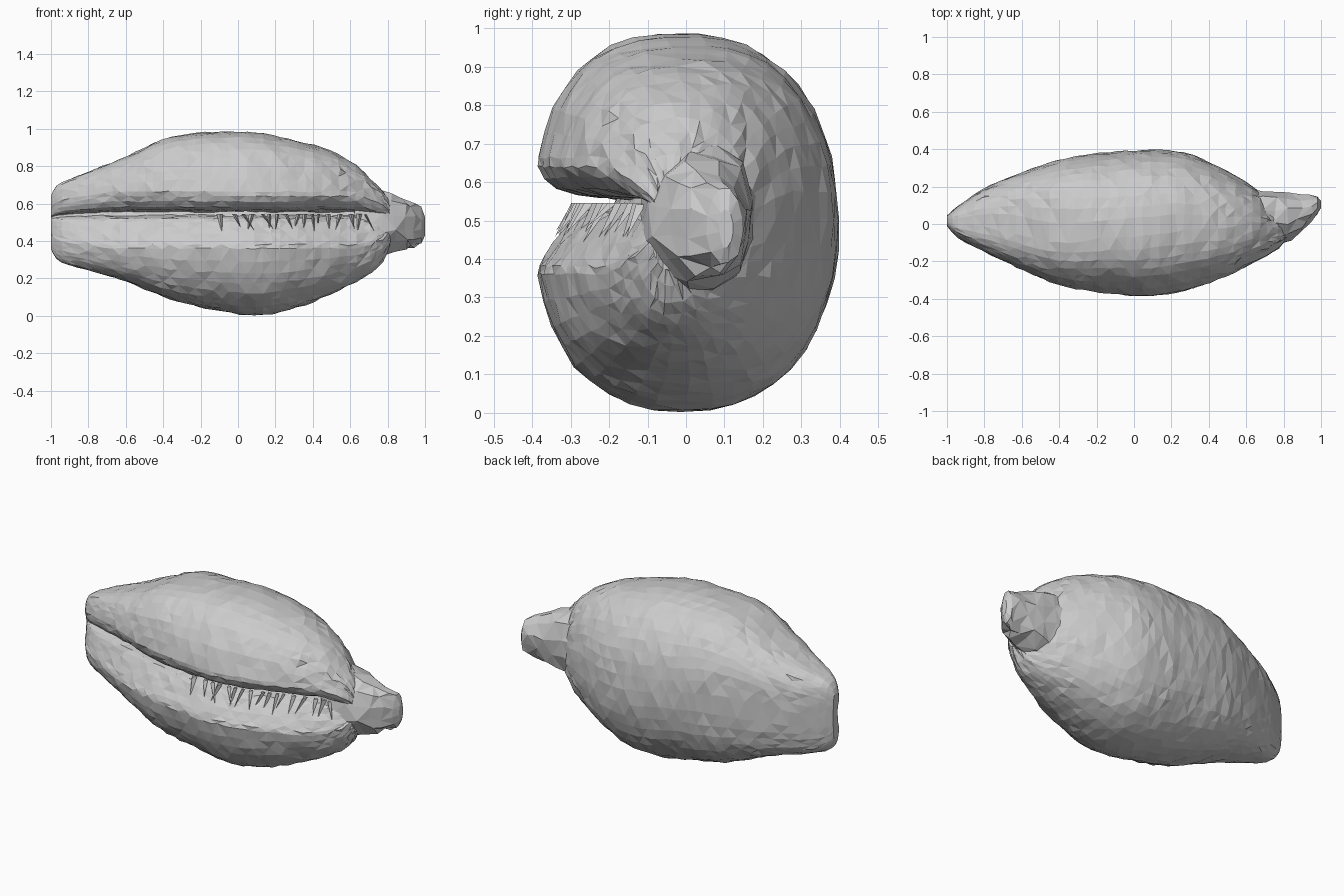
import bpy, bmesh, math, random
from mathutils import Vector

if "Cube" in bpy.data.objects:
    bpy.data.objects.remove(bpy.data.objects["Cube"])

random.seed(4)


def sample(keys, x):
    """Smooth (Hermite) lookup in a table of (x, values...) rows."""
    i = max(0, min(len(keys) - 2, sum(k[0] <= x for k in keys) - 1))
    a, b = keys[i], keys[i + 1]
    p, n = keys[max(i - 1, 0)], keys[min(i + 2, len(keys) - 1)]
    h = b[0] - a[0]
    t = (x - a[0]) / h
    out = []
    for c in range(1, len(a)):
        m0 = (b[c] - p[c]) / (b[0] - p[0]) * h
        m1 = (n[c] - a[c]) / (n[0] - a[0]) * h
        out.append((2*t**3 - 3*t*t + 1) * a[c] + (t**3 - 2*t*t + t) * m0
                   + (3*t*t - 2*t**3) * b[c] + (t**3 - t*t) * m1)
    return out


def make_object(name, bm):
    bmesh.ops.recalc_face_normals(bm, faces=bm.faces)
    me = bpy.data.meshes.new(name)
    bm.to_mesh(me)
    bm.free()
    bpy.context.collection.objects.link(bpy.data.objects.new(name, me))


def loft(name, rings):
    """Skin a list of closed rings into a faceted, triangulated object."""
    bm = bmesh.new()
    vs = [[bm.verts.new(p) for p in r] for r in rings]
    n = len(vs[0])
    for j, (a, b) in enumerate(zip(vs, vs[1:])):
        for i in range(n):
            k = (i + 1) % n
            if (i + j) % 2:
                bm.faces.new((a[i], a[k], b[k]))
                bm.faces.new((a[i], b[k], b[i]))
            else:
                bm.faces.new((a[i], a[k], b[i]))
                bm.faces.new((a[k], b[k], b[i]))
    bm.faces.new(vs[0])
    bm.faces.new(vs[-1])
    bmesh.ops.triangulate(bm, faces=[f for f in bm.faces if len(f.verts) > 3])
    make_object(name, bm)


# Shell outline: x, front y, back y, bottom z, top z
BODY = [(-1, -.01, .045, .36, .64), (-.98, -.04, .065, .315, .685),
        (-.93, -.085, .105, .28, .72), (-.8, -.155, .19, .245, .77),
        (-.6, -.25, .275, .185, .85), (-.35, -.345, .355, .085, .96),
        (0, -.395, .393, .01, .985), (.15, -.39, .394, .005, .972),
        (.3, -.36, .375, .04, .94), (.5, -.29, .28, .115, .88),
        (.65, -.215, .19, .19, .79), (.73, -.165, .11, .245, .71),
        (.78, -.125, .05, .30, .66), (.81, -.09, .01, .37, .60)]

# Aperture profile from upper lip to lower lip: inset from the lip, height
SLIT = [(.006, .64), (.02, .612), (.05, .582), (.10, .568), (.16, .562),
        (.20, .556), (.19, .538), (.14, .53), (.105, .52), (.085, .502),
        (.064, .472), (.042, .44), (.02, .405), (.007, .38)]
N_OUT = 40


def aperture(x):
    y0, y1, z0, z1 = sample(BODY, x)
    hy, hz = (y1 - y0) / 2, (z1 - z0) / 2
    k = min(1, hz / .3)
    s = min(1, hy / .3) * (1 + .35 * max(0, min(1, x + .1)))
    place = lambda d, z: Vector((x, y0 + .008 + d * s, .5 + (z - .5) * k))
    return place, hz, k


def body_ring(x):
    y0, y1, z0, z1 = sample(BODY, x)
    cy, cz = (y0 + y1) / 2, (z0 + z1) / 2
    hy = (y1 - y0) / 2
    place, hz, k = aperture(x)
    e = 2 / (2.2 + .8 * max(0, min(1, (-x - .15) / .5)))   # fuller at the left
    lo = math.asin(min(.8, (cz - .5 + .14 * k) / hz) ** (1 / e))
    hi = math.asin(min(.8, (.5 - cz + .165 * k) / hz) ** (1 / e))
    ring = []
    for i in range(N_OUT):
        a = math.pi + lo + (2 * math.pi - lo - hi) * i / (N_OUT - 1)
        c, sn = math.cos(a), math.sin(a)
        ey = e * (.8 if sn > 0 else .9) if c < 0 else e     # bulging lips
        ring.append(Vector((x, cy + hy * math.copysign(abs(c) ** ey, c),
                            cz + hz * math.copysign(abs(sn) ** e, sn))))
    return ring + [place(d, z) for d, z in SLIT]


def rough(ring, amt, edge=False):
    dx = 0 if edge else amt * 1.6
    return [p + Vector((random.uniform(-dx, dx), random.uniform(-amt, amt),
                        random.uniform(-amt, amt))) for p in ring]


# Main shell with the long front aperture
xs = [-1, -.99, -.97, -.94] + [-.9 + i * .045 for i in range(36)] + [.71, .74, .77, .795, .81]
loft("shell_body", [rough(body_ring(x), .0045 * min(1, (1.15 - abs(x)) * 2), abs(x) > .95)
                    for x in xs])

# Snout at the right end: x, front y, back y, bottom z, top z
SNOUT = [(.6, -.12, .19, .30, .72), (.7, -.12, .185, .30, .71),
         (.8, -.10, .175, .335, .66), (.88, -.055, .165, .36, .635),
         (.95, .01, .155, .37, .605), (.985, .06, .145, .39, .58),
         (1.0, .085, .125, .43, .53)]
rings = []
for x in (.62, .69, .76, .83, .89, .94, .98, 1.0):
    y0, y1, z0, z1 = sample(SNOUT, x)
    ring = []
    for i in range(12):
        a = 2 * math.pi * (i + .5) / 12
        ring.append(Vector((x, (y0 + y1) / 2 + (y1 - y0) / 2 * math.cos(a),
                            (z0 + z1) / 2 + (z1 - z0) / 2 * math.sin(a))))
    rings.append(rough(ring, .012 if x < .97 else .004, x > .97))
loft("shell_snout", rings)

# Thin irregular teeth hanging from the slit over the lower lip
bm = bmesh.new()
for i in range(17):
    x = -.08 + i * .048 + random.uniform(-.02, .02)
    place = aperture(x)[0]
    root = place(.11, .545)
    tip = place(.05, random.uniform(.42, .49)) + Vector((random.uniform(-.03, .06), -.004, 0))
    w = random.uniform(.006, .018)
    base = [bm.verts.new(root + Vector(o)) for o in ((-w, 0, 0), (w, 0, 0), (0, -.025, 0))]
    end = bm.verts.new(tip)
    bm.faces.new(base)
    for j in range(3):
        bm.faces.new((base[j], base[(j + 1) % 3], end))
make_object("aperture_teeth", bm)
